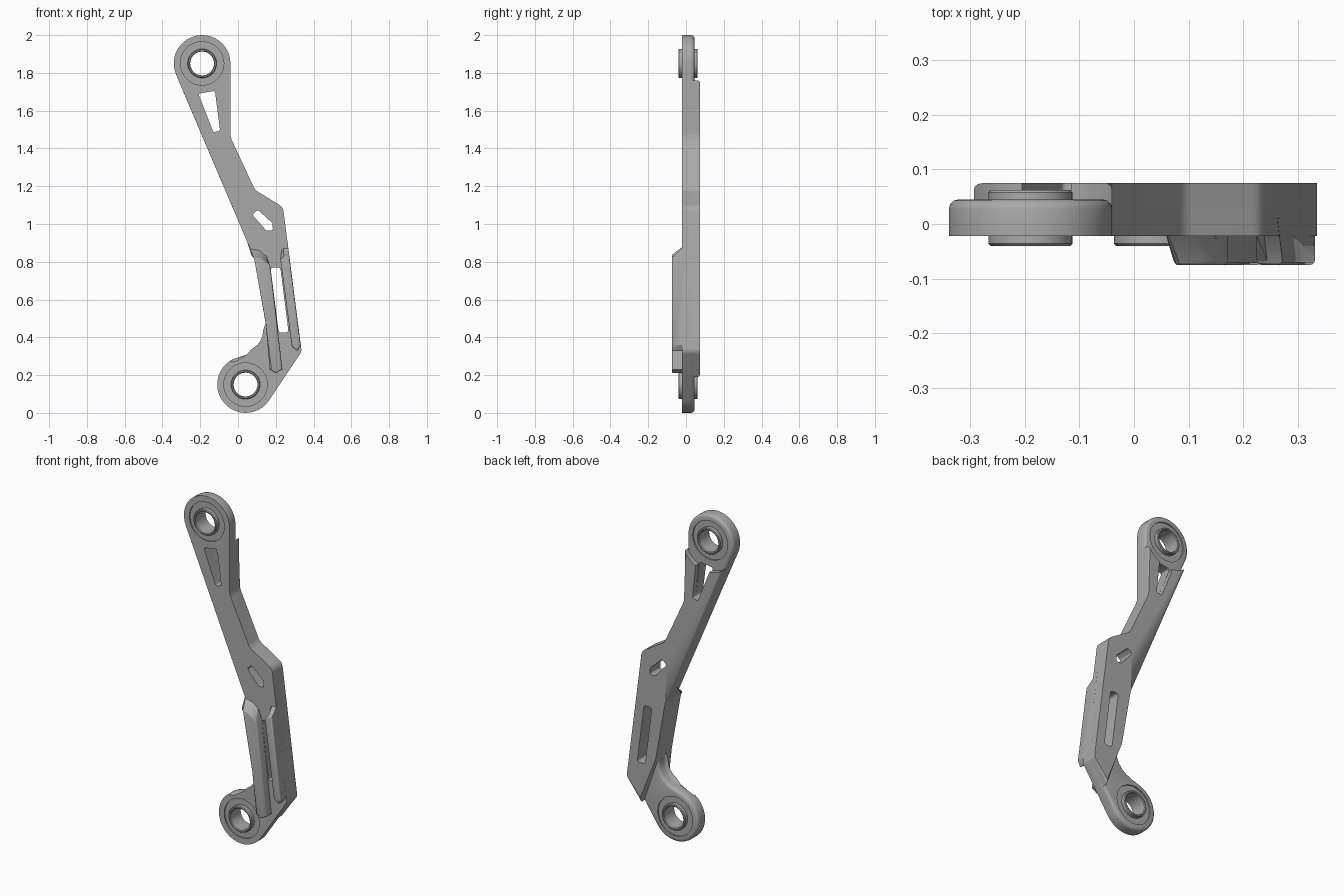
import bpy, bmesh, math
from mathutils import Vector

cube = bpy.data.objects.get("Cube")
if cube:
    bpy.data.objects.remove(cube, do_unlink=True)

grey = bpy.data.materials.new("satin_grey")
grey.use_nodes = True
grey.diffuse_color = (0.4, 0.4, 0.4, 1)
grey.node_tree.nodes["Principled BSDF"].inputs["Base Color"].default_value = (0.4, 0.4, 0.4, 1)

TOP, BOTTOM, EYE = (-0.19, 1.85), (0.04, 0.15), 0.15


def arc(centre, r, a0, a1, n):
    """Points on a circle in the x-z plane."""
    angles = [math.radians(a0 + (a1 - a0) * i / n) for i in range(n + 1)]
    return [(centre[0] + r * math.cos(a), centre[1] + r * math.sin(a)) for a in angles]


def fillet(points, steps=6):
    """Round every corner that carries a third value, its radius."""
    out = []
    for i, p in enumerate(points):
        c = Vector(p[:2])
        if len(p) < 3:
            out.append(c)
            continue
        d1 = (Vector(points[i - 1][:2]) - c).normalized()
        d2 = (Vector(points[(i + 1) % len(points)][:2]) - c).normalized()
        t = p[2] * math.tan((math.pi - d1.angle(d2)) / 2)
        for k in range(steps + 1):
            s = k / steps
            out.append(c + d1 * t * (1 - s) ** 2 + d2 * t * s * s)
    return out


def finish(name, bm):
    bmesh.ops.recalc_face_normals(bm, faces=bm.faces)
    mesh = bpy.data.meshes.new(name)
    bm.to_mesh(mesh)
    bm.free()
    mesh.materials.append(grey)
    obj = bpy.data.objects.new(name, mesh)
    bpy.context.collection.objects.link(obj)
    return obj


def prism(name, points, y0, y1, front=0, back=0, ramp=None):
    """Extrude an outline along y, rounding the front and back rims."""
    bm = bmesh.new()
    rings = [[bm.verts.new((p[0], y, p[1])) for p in points] for y in (y0, y1)]
    caps = [bm.faces.new(r) for r in rings]
    n = len(points)
    for i in range(n):
        j = (i + 1) % n
        bm.faces.new((rings[0][i], rings[0][j], rings[1][j], rings[1][i]))
    rims = [list(c.edges) for c in caps]
    for rim, width in zip(rims, (front, back)):
        if width:
            bmesh.ops.bevel(bm, geom=rim, offset=width, segments=3, profile=0.5,
                            affect='EDGES', clamp_overlap=False)
    if ramp:
        for v in bm.verts:
            if v.co.z > 0.845 and v.co.y < -0.04:
                v.co += Vector(ramp)
    return finish(name, bm)


def combine(target, operation, tool):
    """Apply a boolean and discard the tool."""
    mod = target.modifiers.new("combine", 'BOOLEAN')
    mod.operation, mod.object, mod.solver = operation, tool, 'EXACT'
    bpy.context.view_layer.objects.active = target
    bpy.ops.object.modifier_apply(modifier=mod.name)
    bpy.data.objects.remove(tool, do_unlink=True)


def cut(target, points, y0=-0.2, y1=0.2):
    combine(target, 'DIFFERENCE', prism("cutter", points, y0, y1))


def bushing(name, centre):
    """Tube with slightly eased rims, turned about y."""
    bm = bmesh.new()
    profile = [(0.063, -0.036), (0.067, -0.04), (0.073, -0.04), (0.077, -0.036),
               (0.077, 0.058), (0.073, 0.062), (0.067, 0.062), (0.063, 0.058)]
    n = 40
    rings = []
    for i in range(n):
        a = math.tau * i / n
        rings.append([bm.verts.new((centre[0] + r * math.cos(a), y, centre[1] + r * math.sin(a)))
                      for r, y in profile])
    for i in range(n):
        a, b = rings[i], rings[(i + 1) % n]
        for k in range(len(profile)):
            m = (k + 1) % len(profile)
            bm.faces.new((a[k], a[m], b[m], b[k]))
    return finish(name, bm)


# Shared edge of the arm, lower knee to upper neck
knee_edge = [(0.337, 0.325, 0.04), (0.238, 1.09, 0.05), (0.09, 1.18, 0.06), (-0.04, 1.46, 0.1)]
bend = (0.085, 0.82, 0.15)

# Flat link plate with an eye at each end
outline = arc(BOTTOM, EYE, 115, 325, 22) + knee_edge + arc(TOP, EYE, 0, 203, 22) + [
    bend, (0.17, 0.35, 0.15)]
arm = prism("link_arm", fillet(outline), -0.022, 0.045, 0.017, 0.017)
cut(arm, fillet([(-0.21, 1.69, 0.012), (-0.13, 1.485, 0.012),
                 (-0.095, 1.495, 0.012), (-0.122, 1.705, 0.012)]))

# Thicker back body, forked around the upper eye
body = prism("back_body", fillet([(0.245, 0.19)] + knee_edge + [
    (-0.04, 1.85), (-0.328, 1.79), bend, (0.147, 0.47)]), 0.0, 0.075, 0, 0.012)
cut(body, arc(TOP, 0.175, 0, 354, 59))
cut(body, fillet([(-0.13, 1.485, 0.012), (-0.095, 1.495, 0.012), (-0.122, 1.75), (-0.235, 1.75)]))
combine(arm, 'UNION', body)

# Two front ribs with ramped upper ends
combine(arm, 'UNION', prism("inner_rib", fillet([
    (0.05, 0.9), bend, (0.146, 0.48), (0.168, 0.23), (0.2, 0.21), (0.235, 0.23),
    (0.172, 0.77), (0.14, 0.86), (0.1, 0.89)]), -0.075, 0.01, 0.009, 0, (0.022, 0, -0.07)))
combine(arm, 'UNION', prism("outer_rib", [
    (0.235, 0.9), (0.263, 0.9), (0.332, 0.36), (0.315, 0.328), (0.285, 0.35), (0.225, 0.81)],
    -0.075, 0.01, 0.009, 0, (0.009, 0, -0.07)))

# Small window and long slot
cut(arm, fillet([(0.075, 1.05, 0.012), (0.15, 0.965, 0.012), (0.185, 0.965, 0.012),
                 (0.182, 1.005, 0.012), (0.105, 1.075, 0.012)]))
cut(arm, fillet([(0.172, 0.77, 0.016), (0.216, 0.425, 0.016),
                 (0.268, 0.425, 0.016), (0.224, 0.77, 0.016)]))

# Shallow recesses, bores and bushings in both eyes
for name, centre in (("upper_bushing", TOP), ("lower_bushing", BOTTOM)):
    recess = arc(centre, 0.115, 0, 350, 35)
    cut(arm, recess, -0.2, -0.014)
    cut(arm, recess, 0.037, 0.2)
    cut(arm, arc(centre, 0.07, 0, 351, 39))
    bushing(name, centre)

for obj in bpy.context.collection.objects:
    if obj.type == 'MESH' and obj.name in ("link_arm", "upper_bushing", "lower_bushing"):
        bpy.ops.object.select_all(action='DESELECT')
        obj.select_set(True)
        bpy.context.view_layer.objects.active = obj
        bpy.ops.object.shade_smooth_by_angle(angle=math.radians(35))
